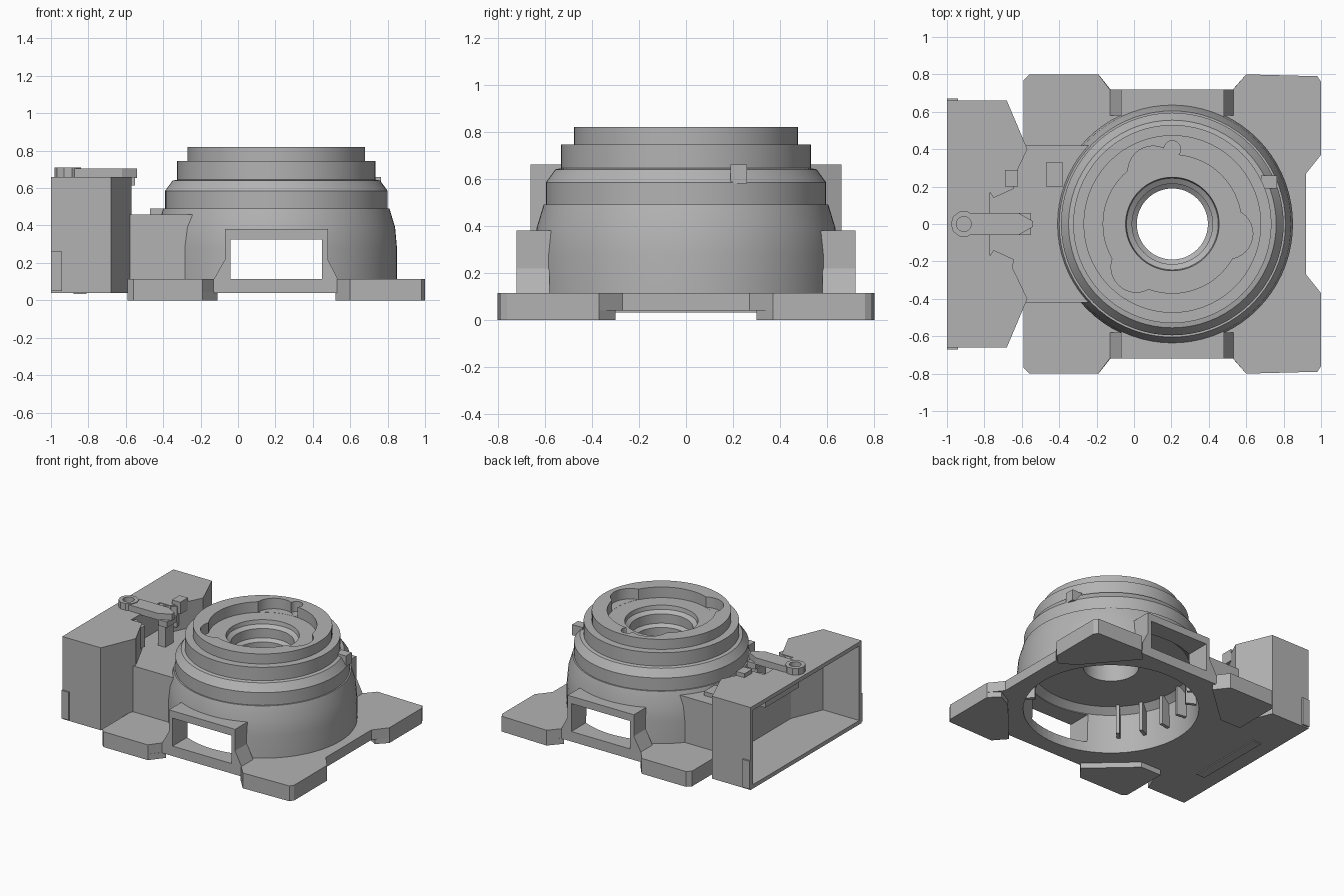
import bpy, bmesh
from math import cos, sin, pi, radians

if "Cube" in bpy.data.objects:
    bpy.data.objects.remove(bpy.data.objects["Cube"])

grey = bpy.data.materials.new("light_grey")
grey.use_nodes = True
COLOUR = (0.45, 0.45, 0.45, 1)
grey.diffuse_color = COLOUR
grey.node_tree.nodes["Principled BSDF"].inputs["Base Color"].default_value = COLOUR
CX = 0.205  # axis of the round housing


def finish(name, bm):
    bmesh.ops.recalc_face_normals(bm, faces=bm.faces[:])
    mesh = bpy.data.meshes.new(name)
    bm.to_mesh(mesh)
    bm.free()
    mesh.materials.append(grey)
    obj = bpy.data.objects.new(name, mesh)
    bpy.context.scene.collection.objects.link(obj)
    return obj


def prism(name, pts, z0, z1):
    """Plan outline extruded upwards."""
    bm = bmesh.new()
    face = bm.faces.new([bm.verts.new((x, y, z0)) for x, y in pts])
    up = bmesh.ops.extrude_face_region(bm, geom=[face])["geom"]
    bmesh.ops.translate(bm, vec=(0, 0, z1 - z0),
                        verts=[v for v in up if isinstance(v, bmesh.types.BMVert)])
    return finish(name, bm)


def box(name, x0, x1, y0, y1, z0, z1):
    return prism(name, [(x0, y0), (x1, y0), (x1, y1), (x0, y1)], z0, z1)


def disc(name, x, y, r, z0, z1, n=64):
    ring = [(x + r * cos(2 * pi * i / n), y + r * sin(2 * pi * i / n)) for i in range(n)]
    return prism(name, ring, z0, z1)


def lathe(name, profile, n=72):
    """Closed profile turned around the housing axis."""
    bm = bmesh.new()
    rings = [[bm.verts.new((CX + r * cos(2 * pi * i / n), r * sin(2 * pi * i / n), z))
              for r, z in profile] for i in range(n)]
    m = len(profile)
    for i in range(n):
        a, b = rings[i], rings[(i + 1) % n]
        for j in range(m):
            k = (j + 1) % m
            bm.faces.new((a[j], b[j], b[k], a[k]))
    return finish(name, bm)


def cut(obj, *cutters):
    """Subtract the cutters, then discard them."""
    for c in cutters:
        mod = obj.modifiers.new("cut", "BOOLEAN")
        mod.operation, mod.solver, mod.object = "DIFFERENCE", "EXACT", c
    deps = bpy.context.evaluated_depsgraph_get()
    mesh = bpy.data.meshes.new_from_object(obj.evaluated_get(deps))
    obj.modifiers.clear()
    obj.data = mesh
    for c in cutters:
        bpy.data.objects.remove(c)
    return obj


def mirror_y(half):
    return half + [(x, -y) for x, y in reversed(half)]


def bore():
    return disc("bore_cutter", CX, 0, 0.6, -0.1, 0.6)


def window():
    return box("window_cutter", -0.04, 0.45, -1, 1, 0.08, 0.325)


# Round housing: stepped shell with hollow underside and central hole
housing = lathe("round_housing", [
    (.645, .04), (.645, .28), (.635, .39), (.605, .49), (.595, .49), (.595, .585),
    (.555, .64), (.53, .645), (.53, .745), (.475, .745), (.475, .82),
    (.37, .82), (.37, .74), (.25, .74), (.245, .71), (.215, .69), (.215, .62),
    (.19, .6), (.19, .37), (.54, .37), (.59, .33), (.6, .04)])
lobes = []
for a in (110, 230, 350):
    a = radians(a)
    lobes.append(disc("lobe_cutter", CX + .3 * cos(a), .3 * sin(a), .135, .741, .9, 32))
lobes.append(disc("notch_cutter", CX, .4, .045, .743, .9, 20))
cut(housing, window(), *lobes)
bpy.ops.object.select_all(action="DESELECT")
housing.select_set(True)
bpy.context.view_layer.objects.active = housing
bpy.ops.object.shade_smooth_by_angle(angle=radians(25))

# Ribs on the inner wall, left out across the windows
for i in range(20):
    a = 2 * pi * (i + .5) / 20
    if abs(cos(a)) < .5:
        continue
    c, s, w = cos(a), sin(a), .012
    prism("inner_rib", [(CX + r * c - t * s, r * s + t * c)
                        for r, t in ((.52, -w), (.61, -w), (.61, w), (.52, w))], .15, .375)

# Base plate with a round opening
half = [(.92, .27), (1, .37), (1, .76), (.98, .79), (.6, .8), (.53, .72), (-.13, .72),
        (-.19, .8), (-.56, .8), (-.59, .77)]
cut(prism("base_plate", mirror_y(half), .04, .115), bore())

# Four corner feet
for side in (1, -1):
    for name, pts in (
            ("left_foot", [(.52, .71), (.6, .8), (.98, .79), (1, .76), (1, .37), (.93, .3), (.82, .36)]),
            ("right_foot", [(-.11, .7), (-.19, .8), (-.56, .8), (-.59, .77), (-.59, .42), (-.42, .42)])):
        prism(name, [(x, y * side) for x, y in pts], 0, .045)

# Window frames at front and back, with sloped gussets
for side, label in ((-1, "front"), (1, "back")):
    y0, y1 = sorted((side * .4, side * .72))
    cut(box(label + "_window_frame", -.07, .48, y0, y1, .04, .38), bore(), window())
    for x, dx in ((-.069, -.06), (.479, .055)):
        bm = bmesh.new()
        ends = [[bm.verts.new(p) for p in ((x, side * y, .22), (x + dx, side * y, .113), (x, side * y, .113))]
                for y in (.58, .72)]
        bm.faces.new(ends[0])
        bm.faces.new(ends[1])
        for i in range(3):
            j = (i + 1) % 3
            bm.faces.new((ends[0][i], ends[0][j], ends[1][j], ends[1][i]))
        finish(label + "_gusset", bm)

# Side box, open outwards, with a lowered centre between two towers
side_box = prism("side_box", mirror_y([(-1, .66), (-.68, .66), (-.57, .4)]), .04, .66)
cut(side_box,
    prism("deck_cutter", mirror_y([(-.5, .4), (-.57, .4), (-.68, .17), (-.77, .17)]), .46, .9),
    prism("low_cavity_cutter", mirror_y([(-1.1, .63), (-.7, .63), (-.6, .39)]), .07, .43),
    prism("high_cavity_cutter", mirror_y([(-1.1, .63), (-.7, .63), (-.62, .4), (-.71, .2), (-.8, .2)]),
          .4, .63))
for side in (1, -1):
    y0, y1 = sorted((side * .65, side * .672))
    box("side_tab", -1, -.94, y0, y1, .05, .26)
    prism("tower_tab", [(-.77, side * .17), (-.75, side * .14), (-.64, side * .19), (-.65, side * .23)],
          .5, .655)
box("underside_strip", -.88, -.81, -.3, .3, .033, .042)

# Bridge between box and housing, with a small step on top
cut(box("bridge_block", -.58, -.1, -.42, .42, .05, .46), bore())
box("bridge_step", -.47, -.38, .2, .33, .45, .49)

# Latch lever on the side box
lever = prism("latch_lever", mirror_y([(-.93, .035), (-.86, .06), (-.62, .06), (-.54, .015)]), .655, .705)
cut(lever, disc("pivot_cutter", -.91, 0, .04, .6, .8, 20))
cut(disc("lever_pivot", -.91, 0, .07, .655, .71, 10), disc("pivot_cutter", -.91, 0, .04, .6, .8, 20))
box("lever_hook", -.62, -.55, -.06, .06, .615, .66)
box("lever_post", -.63, -.57, -.05, .05, .455, .62)
box("latch_clip", -.69, -.62, .2, .29, .6, .69)

# Small stop on the housing ring
box("ring_stop", .68, .765, .19, .26, .58, .66)
